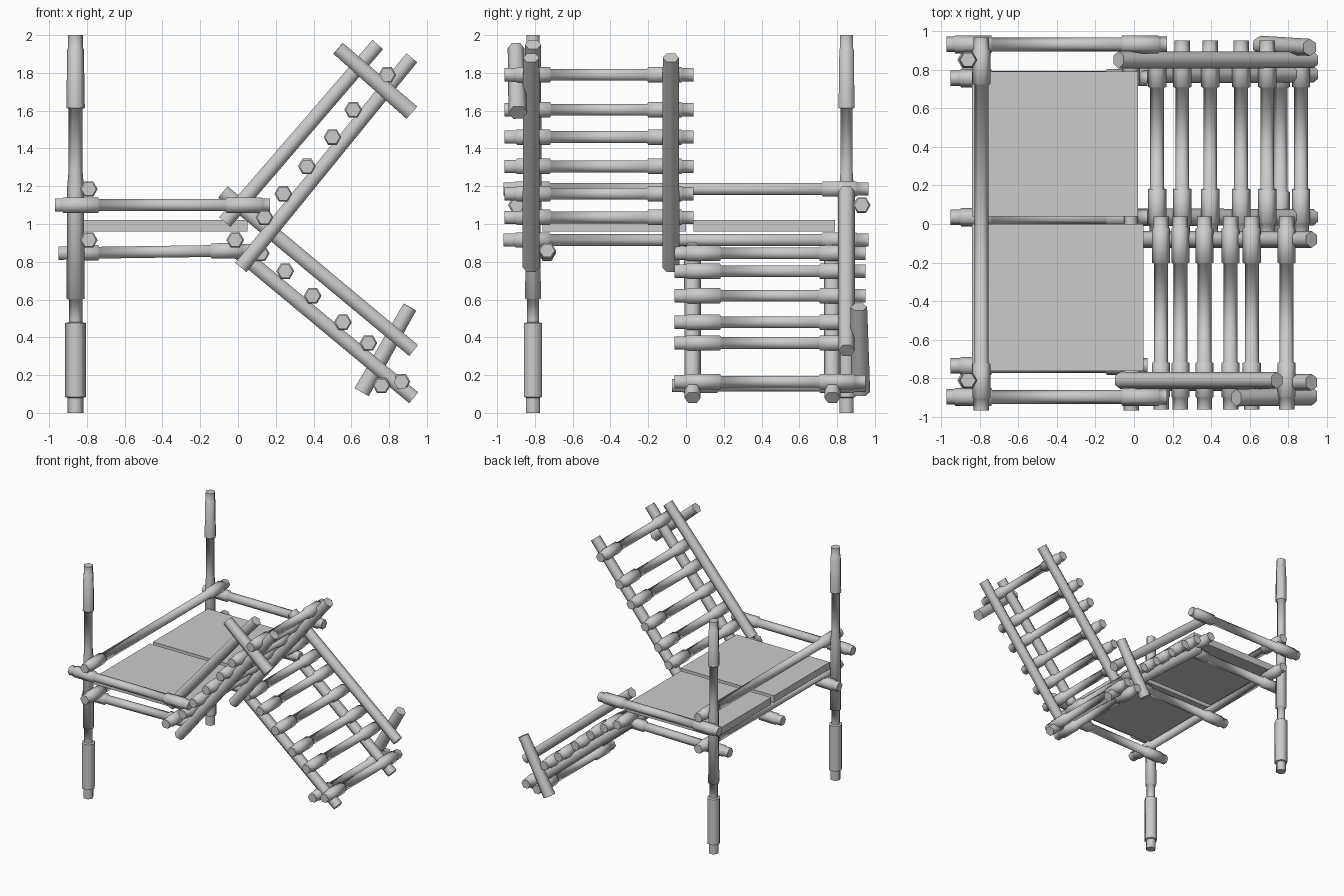
import bpy, bmesh, math
from mathutils import Vector

cube = bpy.data.objects.get("Cube")
if cube:
    bpy.data.objects.remove(cube, do_unlink=True)

grey = bpy.data.materials.new("stone_grey")
grey.use_nodes = True
colour = (0.6, 0.6, 0.6, 1)
grey.diffuse_color = colour
grey.node_tree.nodes["Principled BSDF"].inputs["Base Color"].default_value = colour

SIDES = 6
TIP, COLLAR, SHAFT = 0.040, 0.047, 0.036


def finish(bm, name):
    bmesh.ops.recalc_face_normals(bm, faces=bm.faces)
    mesh = bpy.data.meshes.new(name)
    bm.to_mesh(mesh)
    bm.free()
    mesh.materials.append(grey)
    obj = bpy.data.objects.new(name, mesh)
    bpy.context.collection.objects.link(obj)
    return obj


def pole(name, a, b, profile):
    """Six-sided pole from a to b; profile is (distance from a, radius)."""
    a, b = Vector(a), Vector(b)
    axis = (b - a).normalized()
    side = Vector((1, 0, 0)) if abs(axis.x) < 0.1 else Vector((0, 1, 0))
    side = (side - axis * side.dot(axis)).normalized()
    other = axis.cross(side)
    bm = bmesh.new()
    rings = []
    for d, r in profile:
        ring = []
        for i in range(SIDES):
            t = math.tau * i / SIDES
            ring.append(bm.verts.new(a + axis * d + (side * math.cos(t) + other * math.sin(t)) * r))
        rings.append(ring)
    for lo, hi in zip(rings, rings[1:]):
        for i in range(SIDES):
            j = (i + 1) % SIDES
            bm.faces.new((lo[i], lo[j], hi[j], hi[i]))
    bm.faces.new(rings[0])
    bm.faces.new(rings[-1])
    for f in bm.faces:
        f.smooth = len(f.verts) == 4
    obj = finish(bm, name)
    for e in obj.data.edges:
        e.use_edge_sharp = False
    bpy.context.view_layer.objects.active = obj
    bpy.ops.object.select_all(action="DESELECT")
    obj.select_set(True)
    bpy.ops.object.shade_smooth_by_angle(angle=math.radians(65))
    return obj


def collared(name, a, b, tip=0.06, wide=0.18):
    """Pole with a thicker sleeve near both ends."""
    n = (Vector(b) - Vector(a)).length
    half = [(0, TIP), (tip, TIP), (tip + 0.005, COLLAR), (tip + wide, COLLAR), (tip + wide + 0.005, SHAFT)]
    return pole(name, a, b, half + [(n - d, r) for d, r in reversed(half)])


def plain(name, a, b, r0=0.045, r1=0.043):
    n = (Vector(b) - Vector(a)).length
    return pole(name, a, b, [(0, r0), (n, r1)])


def slab(name, x0, x1, y0, y1, z0, z1):
    bm = bmesh.new()
    bmesh.ops.create_cube(bm, size=1)
    for v in bm.verts:
        v.co = ((x0 + x1) / 2 + v.co.x * (x1 - x0),
                (y0 + y1) / 2 + v.co.y * (y1 - y0),
                (z0 + z1) / 2 + v.co.z * (z1 - z0))
    return finish(bm, name)


# Tall corner posts with sleeves
post = [(0, 0.042), (0.08, 0.042), (0.085, 0.055), (0.475, 0.055), (0.48, 0.036), (0.6, 0.036),
        (0.605, 0.048), (1.2, 0.044), (1.28, 0.037), (1.61, 0.037), (1.615, 0.049),
        (1.925, 0.044), (1.93, 0.04), (2, 0.04)]
for name, y in (("front_post", -0.81), ("back_post", 0.85)):
    pole(name, (-0.86, y, 0), (-0.86, y, 2), post)

# Deck boards
slab("front_deck", -0.84, 0.05, -0.76, 0.0, 0.96, 1.02)
slab("back_deck", -0.84, 0.02, 0.04, 0.79, 0.96, 1.02)

# Cross beams running front to back
collared("upper_end_beam", (-0.79, -0.965, 1.185), (-0.79, 0.965, 1.185))
collared("lower_end_beam", (-0.79, -0.965, 0.915), (-0.79, 0.965, 0.915))
collared("inner_beam", (-0.015, -0.965, 0.915), (-0.015, 0.965, 0.915))

# Side rails and the joists below the deck
for name, y in (("front_rail", -0.895), ("back_rail", 0.93)):
    collared(name, (-0.97, y, 1.10), (0.17, y, 1.10), 0.04, 0.19)
for name, y in (("front_joist", -0.735), ("middle_joist", 0.035), ("back_joist", 0.755)):
    collared(name, (-0.95, y, 0.845), (0.07, y, 0.86), 0.05, 0.16)

# Rising ladder: two stringers, rungs, one handrail with a brace
for name, y in (("outer", -0.82), ("inner", -0.08)):
    plain("rising_stringer_" + name, (0.015, y, 0.77), (0.92, y, 1.88))
for x, z in ((0.14, 1.035), (0.24, 1.16), (0.365, 1.305), (0.5, 1.46), (0.61, 1.605), (0.79, 1.79)):
    collared("rising_rung", (x, -0.96, z), (x, 0.04, z))
plain("rising_handrail", (-0.07, -0.81, 1.01), (0.74, -0.81, 1.95))
plain("rising_brace", (0.53, -0.9, 1.93), (0.92, -0.89, 1.59), 0.044, 0.05)

# Descending ladder: same parts on the other half
for name, y in (("inner", 0.035), ("outer", 0.775)):
    plain("falling_stringer_" + name, (-0.03, y, 0.88), (0.93, y, 0.08))
for x, z in ((0.12, 0.845), (0.25, 0.75), (0.395, 0.62), (0.555, 0.48), (0.69, 0.37), (0.865, 0.165)):
    collared("falling_rung", (x, -0.06, z), (x, 0.95, z))
collared("falling_foot_bar", (0.76, -0.075, 0.145), (0.76, 0.95, 0.145))
plain("falling_handrail", (-0.08, 0.85, 1.17), (0.93, 0.85, 0.33))
plain("falling_brace", (0.655, 0.925, 0.11), (0.91, 0.915, 0.56), 0.05, 0.044)
